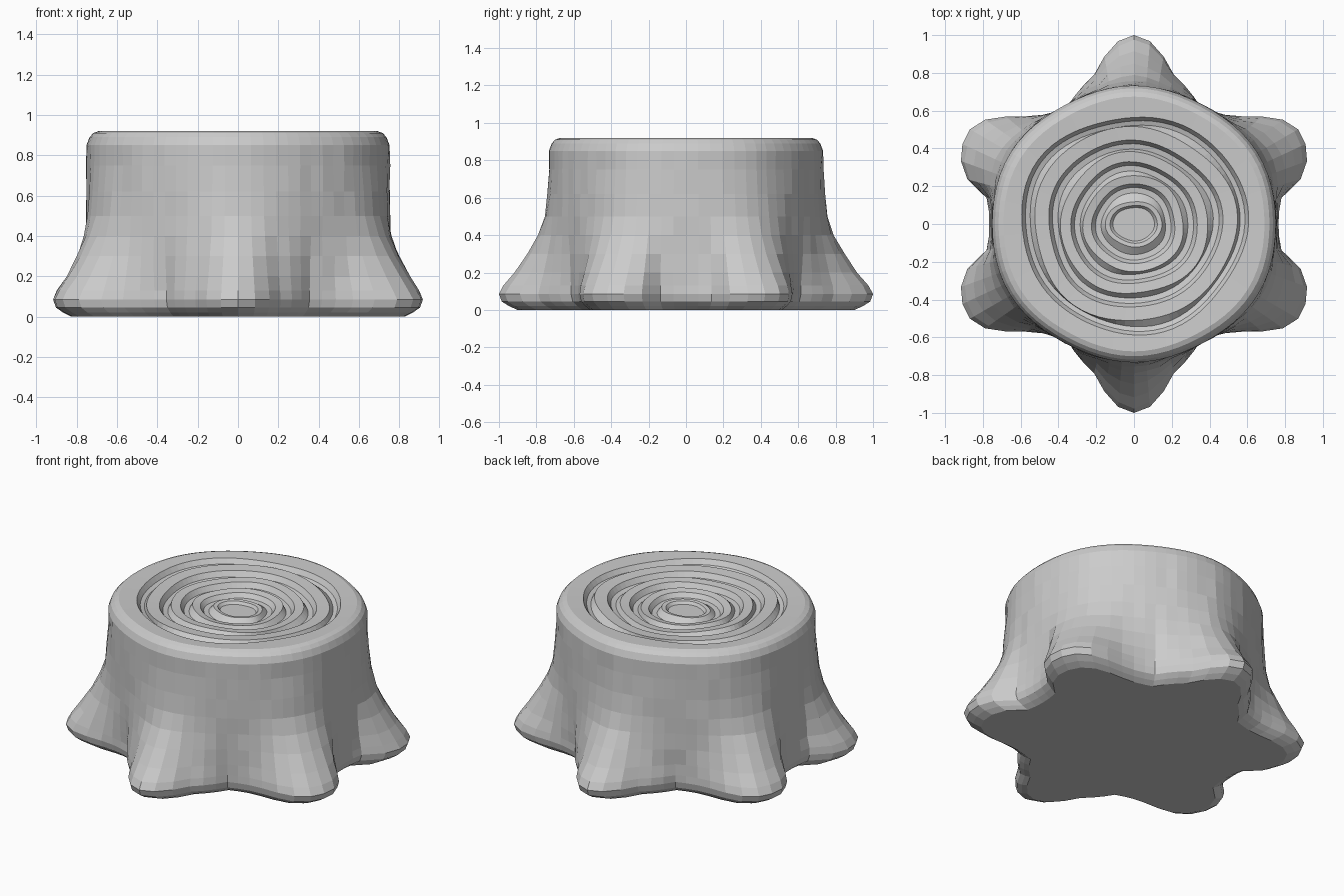
import bpy, bmesh, math, random

if "Cube" in bpy.data.objects:
    bpy.data.objects.remove(bpy.data.objects["Cube"])

random.seed(4)
SEG = 72

# Base outline in one quadrant (angle in degrees, radius), mirrored to all four
OUTLINE = [(0, .765), (8, .775), (12, .81), (15.5, .93), (21, .985), (28, 1.015),
           (33, .985), (37, .94), (43, .83), (49, .76), (56, .72), (60, .71),
           (67, .76), (76, .825), (80.5, .91), (86, .985), (90, 1.0)]
# Bark layers: height, root strength, scale
BARK = [(.0, 1, .90), (.02, 1, .945), (.045, 1, .985), (.085, 1, 1), (.13, .9, 1),
        (.2, .68, 1), (.3, .42, 1), (.4, .21, 1), (.5, .09, 1), (.62, .03, 1),
        (.75, 0, 1), (.85, 0, 1), (.89, 0, .98), (.91, 0, .955), (.92, 0, .92)]
# Growth rings on the cut face: radius, height
RINGS = [(.60, .915), (.58, .885), (.555, .877), (.535, .905), (.46, .90),
         (.44, .868), (.41, .862), (.39, .89), (.335, .885), (.315, .853),
         (.285, .85), (.265, .878), (.22, .87), (.20, .843), (.17, .84),
         (.15, .868), (.125, .865), (.11, .848)]


def lerp_table(table, x):
    for (x0, y0), (x1, y1) in zip(table, table[1:]):
        if x <= x1:
            return y0 + (y1 - y0) * (x - x0) / (x1 - x0)
    return table[-1][1]


def base_radius(a):
    d = math.degrees(a) % 180
    return lerp_table(OUTLINE, min(d, 180 - d))


def trunk_radius(a):
    r = 1 / math.hypot(math.cos(a) / .757, math.sin(a) / .727)
    return r + .006 * math.cos(6 * a + math.pi)


bm = bmesh.new()
angles = [2 * math.pi * i / SEG for i in range(SEG)]
loops = []

# Bark with flared roots
for z, w, s in BARK:
    loop = []
    for a in angles:
        r = s * (w * base_radius(a) + (1 - w) * trunk_radius(a))
        if .1 < z < .85:
            r += random.uniform(-.004, .004)
        loop.append(bm.verts.new((r * math.cos(a), r * math.sin(a), z)))
    loops.append(loop)

# Dished cut face with slightly wobbly grooves
for k, (r0, z) in enumerate(RINGS):
    loop = []
    phase = (k + 1) // 4 * 1.3
    for a in angles:
        r = r0 * (1 + .02 * math.sin(3 * a + phase) + .012 * math.cos(5 * a - phase))
        squash = .96 if r0 > .15 else .8
        loop.append(bm.verts.new((r * math.cos(a), r * math.sin(a) * squash, z)))
    loops.append(loop)

for lo, hi in zip(loops, loops[1:]):
    for i in range(SEG):
        j = (i + 1) % SEG
        bm.faces.new((lo[i], lo[j], hi[j], hi[i]))

# Close underside and heart of the wood
for loop, z in ((loops[0], 0), (loops[-1], .848)):
    c = bm.verts.new((0, 0, z))
    for i in range(SEG):
        bm.faces.new((loop[i], loop[(i + 1) % SEG], c))

bmesh.ops.recalc_face_normals(bm, faces=bm.faces[:])
mesh = bpy.data.meshes.new("tree_stump")
bm.to_mesh(mesh)
bm.free()
stump = bpy.data.objects.new("tree_stump", mesh)
bpy.context.collection.objects.link(stump)
